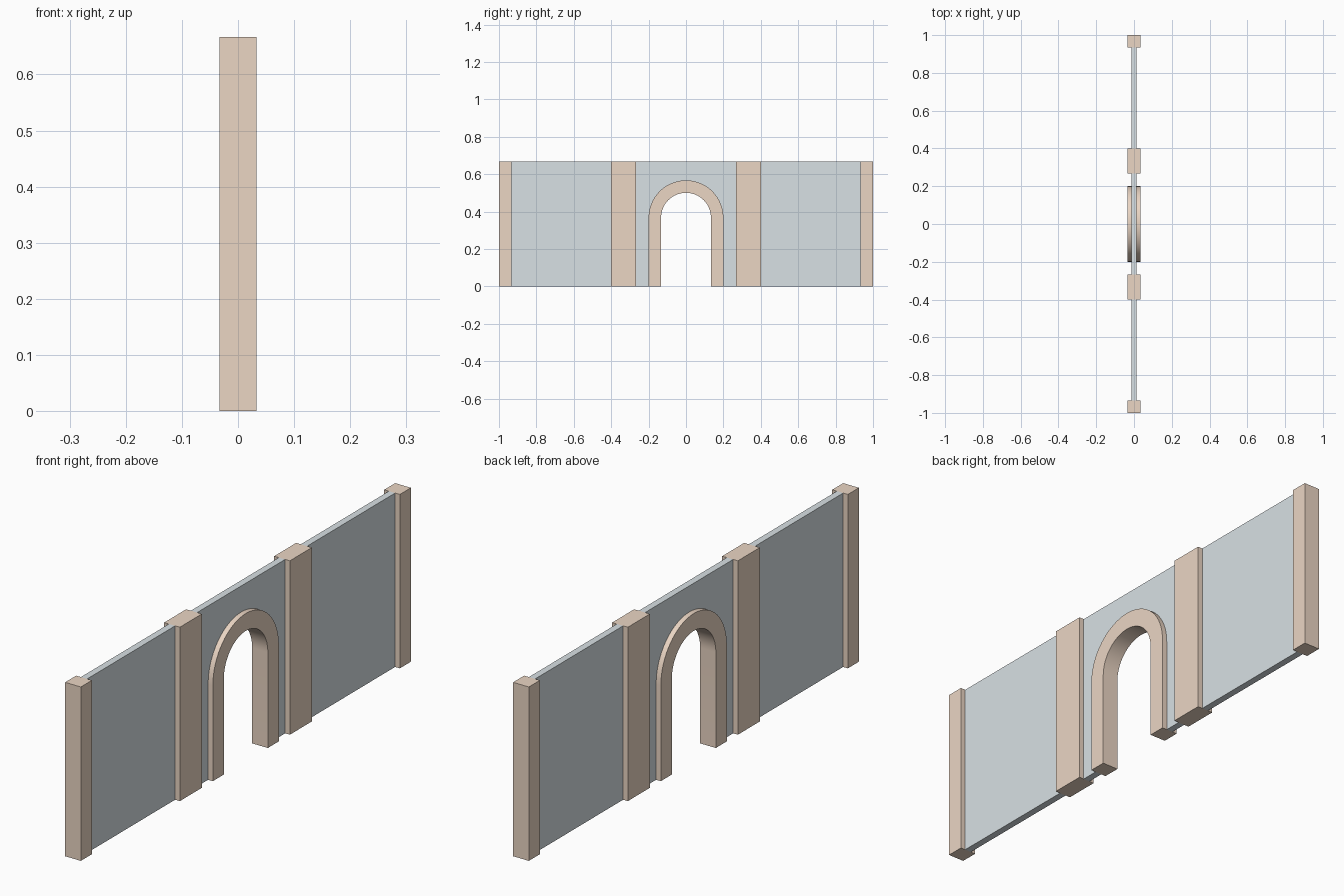
import bpy, bmesh, math

if "Cube" in bpy.data.objects:
    bpy.data.objects.remove(bpy.data.objects["Cube"])

H = 0.667            # wall height
POST, PANEL = 0.0333, 0.0133   # half thicknesses
SPRING = 0.367       # height where the arch starts to curve
R_OUT, R_IN = 0.2, 0.1333
SEG = 32


def material(name, color):
    m = bpy.data.materials.new(name)
    m.diffuse_color = color
    m.use_nodes = True
    m.node_tree.nodes["Principled BSDF"].inputs["Base Color"].default_value = m.diffuse_color
    return m


trim = material("trim", (0.83, 0.67, 0.55, 1))
infill = material("infill", (0.69, 0.75, 0.78, 1))


def prism(name, profile, half, mat, smooth=False):
    """Extrude a (y, z) profile along x, centred on x = 0."""
    bm = bmesh.new()
    face = bm.faces.new([bm.verts.new((-half, y, z)) for y, z in profile])
    ext = bmesh.ops.extrude_face_region(bm, geom=[face], use_keep_orig=True)
    verts = [g for g in ext["geom"] if isinstance(g, bmesh.types.BMVert)]
    bmesh.ops.translate(bm, verts=verts, vec=(2 * half, 0, 0))
    bmesh.ops.recalc_face_normals(bm, faces=bm.faces)
    mesh = bpy.data.meshes.new(name)
    bm.to_mesh(mesh)
    bm.free()
    mesh.materials.append(mat)
    obj = bpy.data.objects.new(name, mesh)
    bpy.context.collection.objects.link(obj)
    if smooth:
        bpy.ops.object.select_all(action="DESELECT")
        obj.select_set(True)
        bpy.context.view_layer.objects.active = obj
        bpy.ops.object.shade_smooth_by_angle(angle=math.radians(30))
    return obj


def rect(y0, y1):
    return [(y0, 0), (y1, 0), (y1, H), (y0, H)]


def arch(r):
    """Round-headed opening outline from -y foot over to +y foot."""
    curve = [(-r * math.cos(math.pi * i / SEG), SPRING + r * math.sin(math.pi * i / SEG))
             for i in range(SEG + 1)]
    return [(-r, 0)] + curve + [(r, 0)]


# Posts and side panels, mirrored about the doorway
for side, s in (("left", -1), ("right", 1)):
    prism(f"end_post_{side}", rect(s * 0.9333, s), POST, trim)
    prism(f"inner_post_{side}", rect(s * 0.2667, s * 0.4), POST, trim)
    prism(f"side_panel_{side}", rect(s * 0.4, s * 0.9333), PANEL, infill)

# Centre panel cut out around the arch
prism("centre_panel", [(-0.2667, 0)] + arch(R_OUT) + [(0.2667, 0), (0.2667, H), (-0.2667, H)],
      PANEL, infill, smooth=True)

# Door surround
prism("arch_surround", arch(R_OUT) + arch(R_IN)[::-1], POST, trim, smooth=True)
